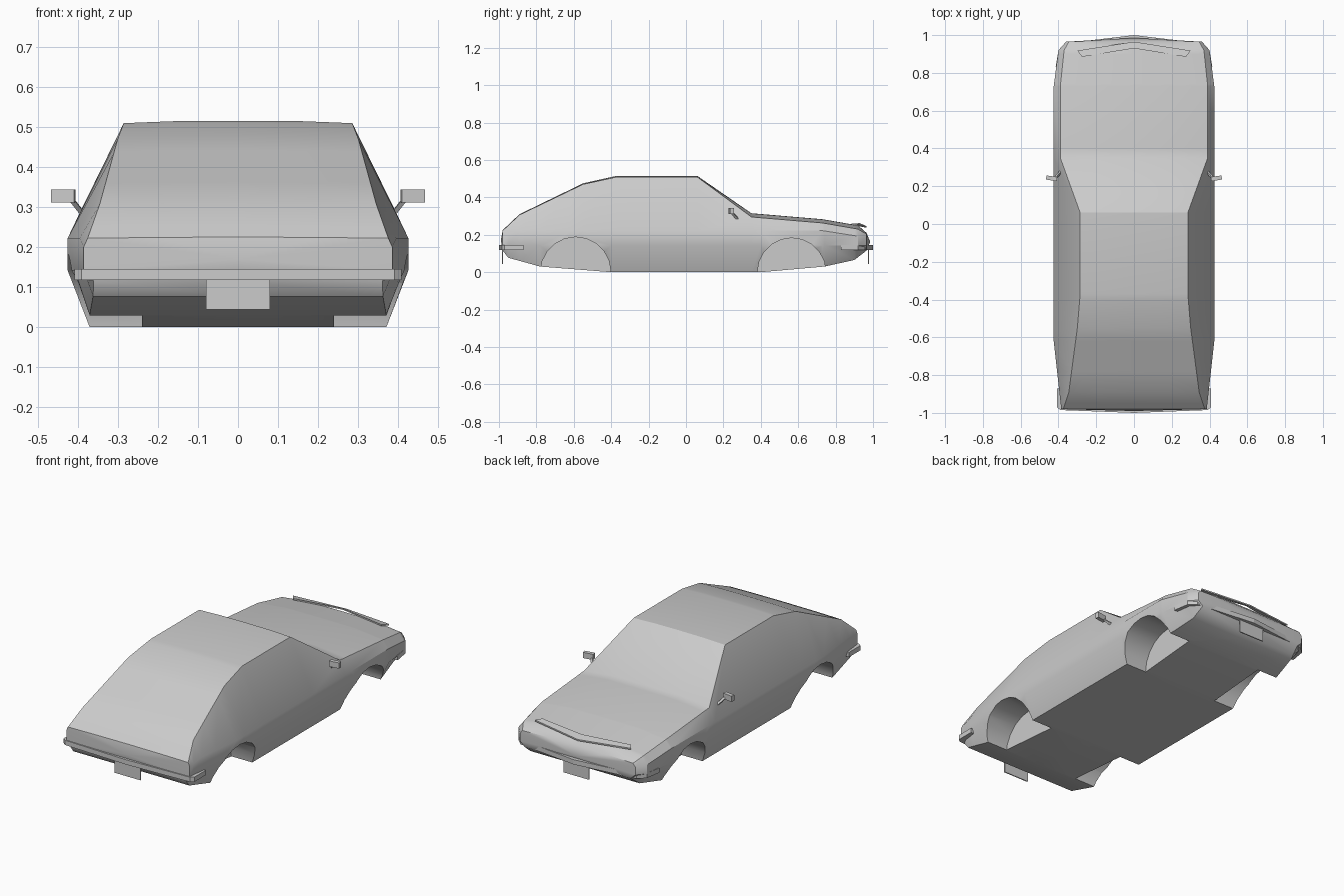
import bpy, bmesh, math
from mathutils import Vector

cube = bpy.data.objects.get("Cube")
if cube:
    bpy.data.objects.remove(cube)

paint = bpy.data.materials.new("light grey")
paint.use_nodes = True
grey = (0.6, 0.6, 0.6, 1)
paint.diffuse_color = grey
paint.node_tree.nodes["Principled BSDF"].inputs["Base Color"].default_value = grey


def finish(bm, name):
    """Turn a bmesh into a painted object."""
    bmesh.ops.recalc_face_normals(bm, faces=bm.faces)
    mesh = bpy.data.meshes.new(name)
    bm.to_mesh(mesh)
    bm.free()
    mesh.materials.append(paint)
    ob = bpy.data.objects.new(name, mesh)
    bpy.context.collection.objects.link(ob)
    return ob


def select_only(ob):
    bpy.ops.object.select_all(action='DESELECT')
    ob.select_set(True)
    bpy.context.view_layer.objects.active = ob


def sample(curve, y):
    """Linear interpolation along a list of (y, value) pairs."""
    if y <= curve[0][0]:
        return curve[0][1]
    for (a, u), (b, v) in zip(curve, curve[1:]):
        if y <= b:
            return u + (v - u) * (y - a) / (b - a)
    return curve[-1][1]


def box(name, centre, size):
    bm = bmesh.new()
    bmesh.ops.create_cube(bm, size=1)
    bmesh.ops.scale(bm, vec=size, verts=bm.verts)
    bmesh.ops.translate(bm, vec=centre, verts=bm.verts)
    return finish(bm, name)


def slab(name, half_plan, low, high):
    """Mirrored plan outline, extruded vertically."""
    plan = half_plan + [(-x, y) for x, y in reversed(half_plan) if x > 0]
    bm = bmesh.new()
    face = bm.faces.new([bm.verts.new((x, y, low)) for x, y in plan])
    lifted = bmesh.ops.extrude_face_region(bm, geom=[face])["geom"]
    verts = [g for g in lifted if isinstance(g, bmesh.types.BMVert)]
    bmesh.ops.translate(bm, vec=(0, 0, high - low), verts=verts)
    return finish(bm, name)


# Body lines running along the length
top_z = [(-.98, .225), (-.89, .31), (-.55, .475), (-.37, .515), (.06, .515),
         (.35, .315), (.73, .283), (.92, .25), (.965, .21)]
crown = [(-.98, .003), (-.37, .006), (.06, .006), (.35, .02), (.92, .02), (.965, .006)]
shoulder_x = [(-.98, .375), (-.89, .345), (-.55, .30), (-.37, .285), (.06, .285),
              (.35, .39), (.73, .39), (.92, .37), (.965, .345)]
side_x = [(-.98, .385), (-.62, .425), (.73, .425), (.92, .4), (.965, .36)]
belt_z = [(-.98, .2), (-.89, .222), (.73, .222), (.965, .185)]
bottom_z = [(-.98, .115), (-.95, .077), (-.78, .03), (-.4, 0), (.4, 0),
            (.74, .03), (.9, .065), (.965, .115)]
bottom_x = [(-.98, .36), (-.78, .37), (.74, .37), (.965, .33)]

# Body lofted through cross-sections
bm = bmesh.new()
stations = sorted({y for line in (top_z, side_x, bottom_z) for y, v in line})
rings = []
for y in stations:
    z = sample(top_z, y)
    sx = sample(shoulder_x, y)
    wide = sample(side_x, y)
    low = sample(bottom_z, y)
    half = [(0, low), (sample(bottom_x, y), low), (wide, .142),
            (wide, sample(belt_z, y)), (sx, z - sample(crown, y)),
            (sx * .55, z - .001), (0, z)]
    ring = half + [(-x, h) for x, h in reversed(half[1:-1])]
    rings.append([bm.verts.new((x, y, h)) for x, h in ring])
for r, s in zip(rings, rings[1:]):
    for i in range(len(r)):
        j = (i + 1) % len(r)
        bm.faces.new((r[i], r[j], s[j], s[i]))
# End panels bowed slightly outward
for ring, bow in ((rings[0], -.01), (rings[-1], .02)):
    cap = bm.faces.new(ring)
    for v in bmesh.ops.poke(bm, faces=[cap])["verts"]:
        v.co.y += bow
body = finish(bm, "body_shell")

# Wheel wells cut from each side
for side in (-1, 1):
    for y, radius in ((-.59, .188), (.565, .183)):
        bpy.ops.mesh.primitive_cylinder_add(
            vertices=20, radius=radius, depth=.26,
            location=(side * .37, y, 0), rotation=(0, math.pi / 2, 0))
        cutter = bpy.context.object
        cutter.name = "wheel_well_cutter"
        cutter.hide_render = True
        cutter.data.materials.append(paint)
        mod = body.modifiers.new("wheel_well", 'BOOLEAN')
        mod.operation = 'DIFFERENCE'
        mod.solver = 'EXACT'
        mod.object = cutter
        select_only(body)
        bpy.ops.object.modifier_apply(modifier=mod.name)
        bpy.data.objects.remove(cutter)
select_only(body)
bpy.ops.object.shade_smooth_by_angle(angle=math.radians(30))

# Wraparound bumpers
slab("hood_end_bumper", [(0, 1), (.36, .957), (.4, .92), (.415, .83), (.36, .83)], .118, .145)
slab("tail_end_bumper", [(0, -1), (.39, -.985), (.408, -.97), (.408, -.87), (.34, -.87)],
     .118, .145)

# Blank plates hanging below the bumpers
for name, y in (("tail_plate", -.982), ("hood_plate", .975)):
    box(name, (0, y, .082), (.16, .006, .075))

# Raised chevron lip on the hood edge
bm = bmesh.new()
lip = [(0, .965, .238), (.3, .918, .25), (.275, .885, .252), (0, .93, .254)]
for side in (-1, 1):
    bm.faces.new([bm.verts.new((side * x, y, z)) for x, y, z in lip])
bmesh.ops.remove_doubles(bm, verts=bm.verts, dist=.001)
bmesh.ops.recalc_face_normals(bm, faces=bm.faces)
lifted = bmesh.ops.extrude_face_region(bm, geom=bm.faces[:])["geom"]
bmesh.ops.translate(bm, vec=(0, 0, .008),
                    verts=[g for g in lifted if isinstance(g, bmesh.types.BMVert)])
finish(bm, "hood_lip")

# Door mirrors on slanted arms
for side, label in ((1, "left"), (-1, "right")):
    head = box(label + "_mirror", (0, 0, 0), (.058, .022, .032))
    head.location = (side * .436, .242, .327)
    head.rotation_euler.z = side * .15
    start = Vector((side * .385, .28, .28))
    end = Vector((side * .415, .245, .318))
    bpy.ops.mesh.primitive_cylinder_add(vertices=4, radius=.008,
                                        depth=(end - start).length,
                                        location=(start + end) / 2)
    arm = bpy.context.object
    arm.name = label + "_mirror_arm"
    arm.rotation_euler = (end - start).to_track_quat('Z', 'Y').to_euler()
    arm.data.materials.append(paint)
